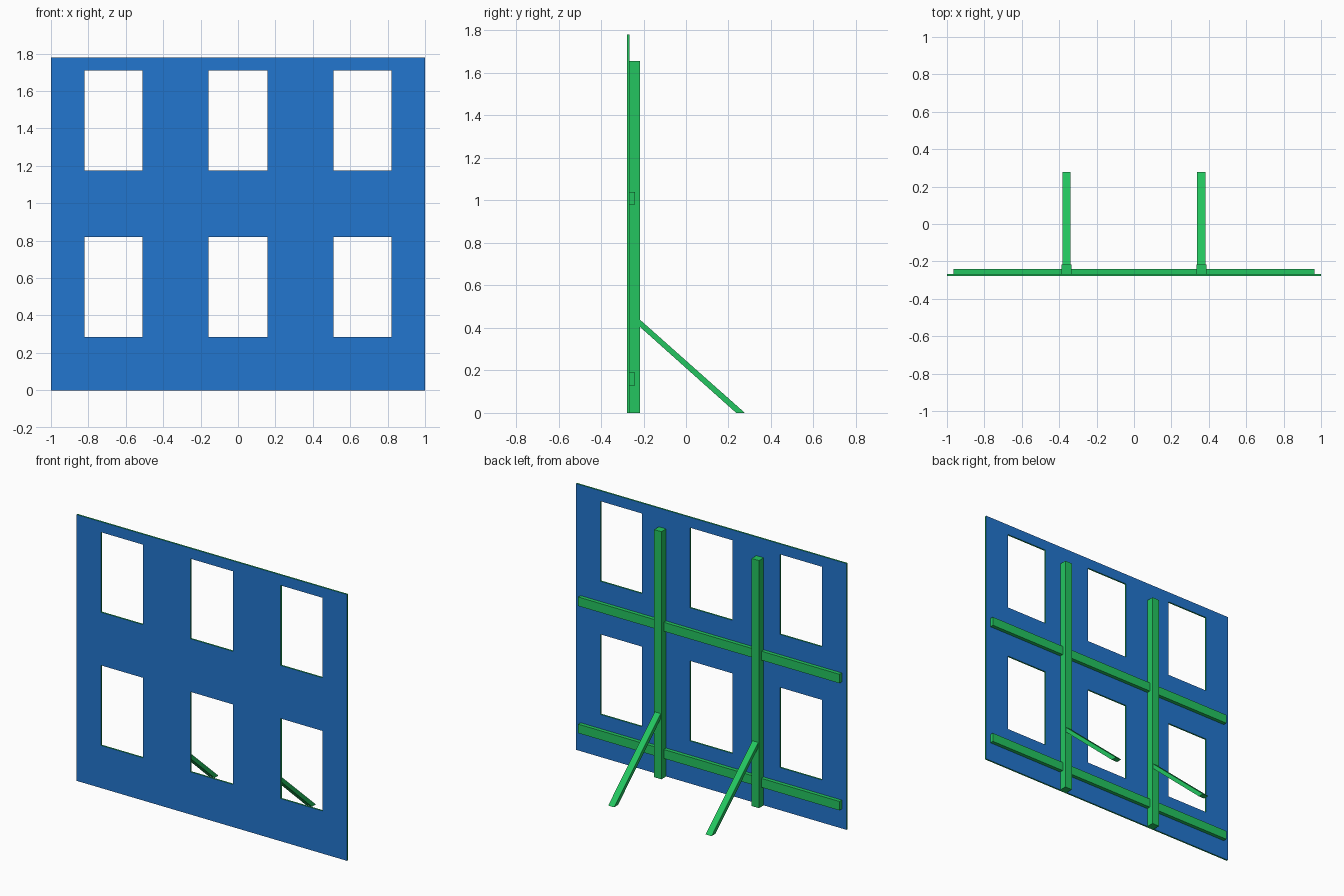
import bpy
import bmesh

cube = bpy.data.objects.get("Cube")
if cube:
    bpy.data.objects.remove(cube, do_unlink=True)


def make_material(name, rgb):
    mat = bpy.data.materials.new(name)
    mat.use_nodes = True
    mat.diffuse_color = (*rgb, 1)
    mat.node_tree.nodes["Principled BSDF"].inputs["Base Color"].default_value = (*rgb, 1)
    return mat


blue = make_material("blue", (0.016, 0.18, 0.62))
green = make_material("green", (0.017, 0.56, 0.115))

FRONT, PANEL_BACK, RAIL_BACK, POST_BACK, FOOT = -0.277, -0.266, -0.241, -0.216, 0.277
HEIGHT = 1.78


def finish(name, bm, mats):
    bmesh.ops.recalc_face_normals(bm, faces=bm.faces)
    mesh = bpy.data.meshes.new(name)
    bm.to_mesh(mesh)
    bm.free()
    for mat in mats:
        mesh.materials.append(mat)
    obj = bpy.data.objects.new(name, mesh)
    bpy.context.collection.objects.link(obj)
    return obj


def extrude_profile(name, profile, x0, x1):
    """Extrude a closed (y, z) outline along x."""
    bm = bmesh.new()
    face = bm.faces.new([bm.verts.new((x0, y, z)) for y, z in profile])
    result = bmesh.ops.extrude_face_region(bm, geom=[face], use_keep_orig=True)
    verts = [g for g in result["geom"] if isinstance(g, bmesh.types.BMVert)]
    bmesh.ops.translate(bm, verts=verts, vec=(x1 - x0, 0, 0))
    return finish(name, bm, [green])


def beam(name, x0, x1, y0, y1, z0, z1):
    return extrude_profile(name, [(y0, z0), (y1, z0), (y1, z1), (y0, z1)], x0, x1)


# Panel: grid of cells with every odd/odd cell left open as a window
xs = [-1, -0.82, -0.51, -0.157, 0.157, 0.51, 0.82, 1]
zs = [0, 0.285, 0.82, 1.175, 1.71, HEIGHT]
bm = bmesh.new()
grid = [[bm.verts.new((x, FRONT, z)) for z in zs] for x in xs]
for i in range(len(xs) - 1):
    for j in range(len(zs) - 1):
        if i % 2 and j % 2:
            continue
        bm.faces.new((grid[i][j], grid[i + 1][j], grid[i + 1][j + 1], grid[i][j + 1]))
sheet = bm.faces[:]
result = bmesh.ops.extrude_face_region(bm, geom=sheet, use_keep_orig=True)
back = [g for g in result["geom"] if isinstance(g, bmesh.types.BMVert)]
bmesh.ops.translate(bm, verts=back, vec=(0, PANEL_BACK - FRONT, 0))
bm.normal_update()
# Broad faces are blue, cut edges are green
for face in bm.faces:
    face.material_index = 0 if abs(face.normal.y) > 0.5 else 1
finish("window_panel", bm, [blue, green])

# Horizontal rails
for name, z in (("lower_rail", 0.13), ("upper_rail", 0.98)):
    beam(name, -0.966, 0.966, PANEL_BACK, RAIL_BACK, z, z + 0.06)

# Upright posts and their sloping braces, cut flush with post and ground
brace_profile = [(POST_BACK, 0.404), (0.236, 0), (FOOT, 0), (POST_BACK, 0.438)]
for side, x in (("right", -0.361), ("left", 0.36)):
    beam(side + "_post", x - 0.027, x + 0.027, PANEL_BACK, POST_BACK, 0, 1.655)
    extrude_profile(side + "_brace", brace_profile, x - 0.022, x + 0.022)
